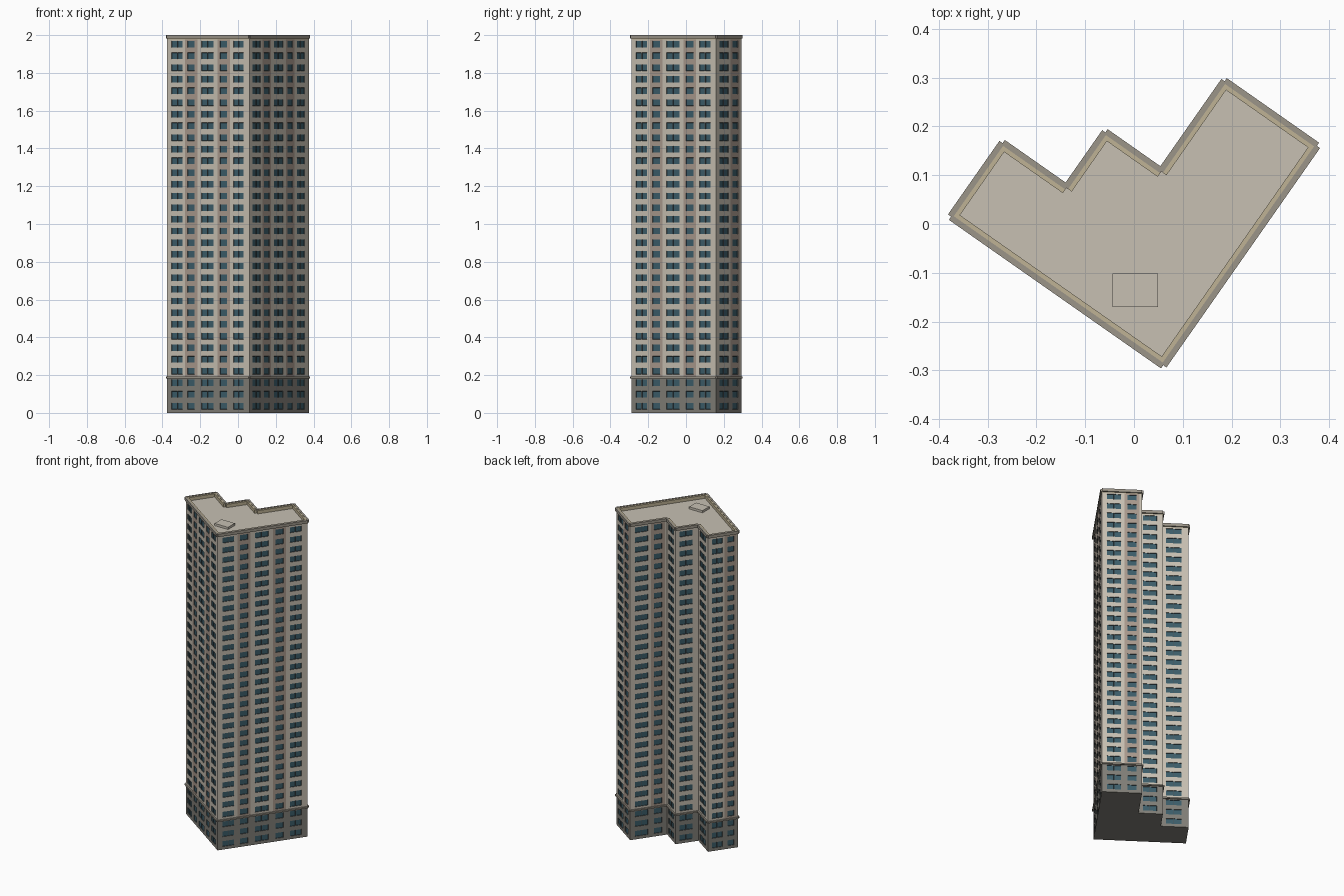
import bpy, bmesh, math
from mathutils import Vector, Matrix

if "Cube" in bpy.data.objects:
    bpy.data.objects.remove(bpy.data.objects["Cube"])


def material(name, rgb):
    m = bpy.data.materials.new(name)
    m.use_nodes = True
    m.diffuse_color = (*rgb, 1)
    m.node_tree.nodes["Principled BSDF"].inputs["Base Color"].default_value = (*rgb, 1)
    return m


MATS = [material("pale stone", (0.58, 0.53, 0.45)),
        material("rosy panel", (0.40, 0.32, 0.265)),
        material("grey plinth", (0.22, 0.21, 0.185)),
        material("teal glass", (0.045, 0.11, 0.145)),
        material("dark frame", (0.07, 0.09, 0.095)),
        material("roof grey", (0.57, 0.53, 0.45)),
        material("trim grey", (0.33, 0.30, 0.25)),
        material("parapet tan", (0.52, 0.45, 0.30))]
STONE, PANEL, PLINTH, GLASS, FRAME, ROOF, TRIM, TAN = range(len(MATS))


def finish(bm, name):
    mesh = bpy.data.meshes.new(name)
    bm.to_mesh(mesh)
    bm.free()
    for m in MATS:
        mesh.materials.append(m)
    obj = bpy.data.objects.new(name, mesh)
    bpy.context.collection.objects.link(obj)
    return obj


# Stepped footprint, drawn square and then turned, counterclockwise
TURN = Matrix.Rotation(math.radians(-35), 3, "Z")
PLAN = [(0, 0), (.531, 0), (.531, .549), (.30, .549),
        (.30, .323), (.16, .323), (.16, .184), (0, .184)]
CORNERS = [TURN @ Vector((x, y, 0)) + Vector((-.375, .015, 0)) for x, y in PLAN]
EDGES = list(zip(CORNERS, CORNERS[1:] + CORNERS[:1]))

# Window bays along each facade: start, end, is narrow
LONG = [(.055, .185, False), (.25, .335, True), (.415, .565, False),
        (.645, .73, True), (.805, .93, False)]
SHORT = [(.13, .48, False), (.64, .86, True)]
SINGLE = [(.18, .75, False)]
BAYS = [LONG, LONG, SHORT, SHORT, SINGLE, SINGLE, SINGLE, SHORT]

FLOORS, BASE_FLOORS, PITCH = 32, 3, .0618
ROOF_Z = FLOORS * PITCH
BASE_Z = BASE_FLOORS * PITCH


def columns(bays, length):
    """Split a facade into (end, kind) columns."""
    cols = []
    margin, bar = .017 / length, .0035 / length
    for a, b, narrow in bays:
        if narrow:
            cols += [(a - margin, "wall"), (a, "panel"), (b, "pane"), (b + margin, "panel")]
        else:
            mid = (a + b) / 2
            cols += [(a, "wall"), (mid - bar / 2, "pane"),
                     (mid + bar / 2, "bar"), (b, "pane")]
    return cols + [(1, "wall")]


# Rows of wall and window for every floor
rows = []
for i in range(FLOORS):
    z = i * PITCH
    rows += [(z, z + .019, False, i), (z + .019, z + .053, True, i),
             (z + .053, z + PITCH, False, i)]

# Tower walls with recessed windows
bm = bmesh.new()
for (p, q), bays in zip(EDGES, BAYS):
    narrow_spans = [(a, b) for a, b, narrow in bays if narrow]
    start = 0
    for end, kind in columns(bays, (q - p).length):
        left, right = p.lerp(q, start), p.lerp(q, end)
        in_strip = kind == "panel" or any(a <= (start + end) / 2 <= b for a, b in narrow_spans)
        for z0, z1, window, floor in rows:
            face = bm.faces.new([bm.verts.new((v.x, v.y, z)) for v, z in
                                 ((left, z0), (right, z0), (right, z1), (left, z1))])
            if window and kind == "pane":
                face.material_index = GLASS
            elif window and kind == "bar":
                face.material_index = FRAME
            elif floor < BASE_FLOORS:
                face.material_index = PLINTH
            else:
                face.material_index = PANEL if in_strip else STONE
        start = end
for z, mat, ring in ((0, PLINTH, CORNERS[::-1]), (ROOF_Z, ROOF, CORNERS)):
    cap = bm.faces.new([bm.verts.new((v.x, v.y, z)) for v in ring])
    cap.material_index = mat
bmesh.ops.remove_doubles(bm, verts=bm.verts, dist=1e-5)
bm.normal_update()
panes = [f for f in bm.faces if f.material_index == GLASS]
reveals = bmesh.ops.inset_individual(bm, faces=panes, thickness=.0006, depth=-.004)
for f in reveals["faces"]:
    f.material_index = FRAME
finish(bm, "tower")


def ledge(name, outer, inner, z0, z1, mat):
    """One square-ended strip along every wall."""
    bm = bmesh.new()
    for p, q in EDGES:
        d = (q - p).normalized()
        n = Vector((d.y, -d.x, 0))
        ring = [p + n * outer, q + n * outer, q + n * inner, p + n * inner]
        low = bm.faces.new([bm.verts.new((v.x, v.y, z0)) for v in ring])
        up = bmesh.ops.extrude_face_region(bm, geom=[low])["geom"]
        bmesh.ops.translate(bm, vec=(0, 0, z1 - z0),
                            verts=[g for g in up if isinstance(g, bmesh.types.BMVert)])
    bmesh.ops.recalc_face_normals(bm, faces=bm.faces)
    for f in bm.faces:
        f.material_index = mat
    return finish(bm, name)


ledge("base_cornice", .008, -.002, BASE_Z - .003, BASE_Z + .006, TRIM)
ledge("parapet_coping", .008, -.004, ROOF_Z + .004, 2.0, TRIM)
ledge("parapet_wall", 0, -.013, ROOF_Z - .002, 1.998, TAN)

# Roof hatch
bm = bmesh.new()
bmesh.ops.create_cube(bm, size=1, matrix=Matrix.Translation((.0025, -.136, ROOF_Z + .006))
                      @ Matrix.Diagonal((.093, .068, .016, 1)))
for f in bm.faces:
    f.material_index = ROOF
finish(bm, "roof_hatch")
